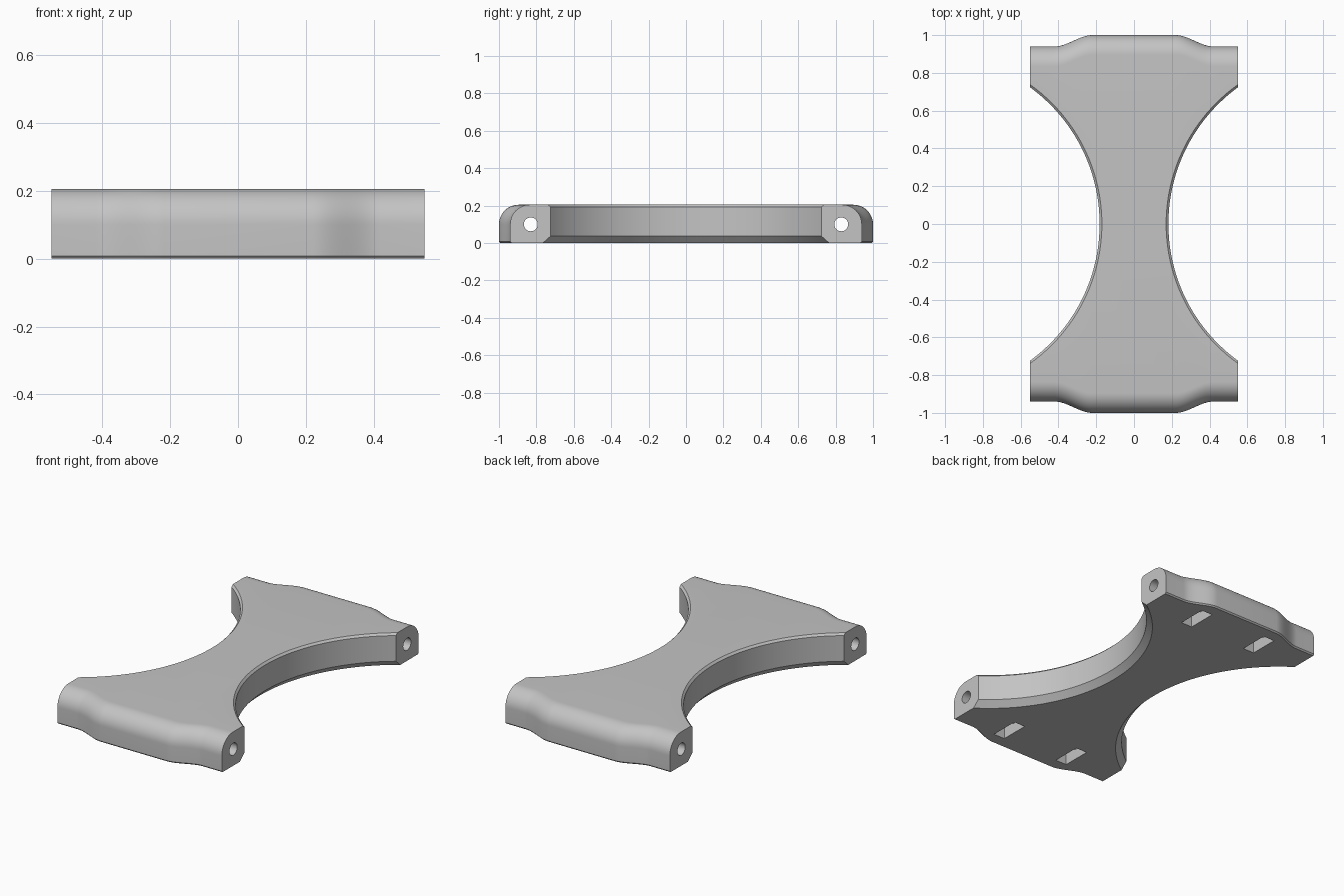
import bpy, bmesh
from math import pi, sin, cos, radians, hypot

if "Cube" in bpy.data.objects:
    bpy.data.objects.remove(bpy.data.objects["Cube"], do_unlink=True)

HEIGHT, HALF_X, ROUND = 0.205, 0.55, 0.105
HOLE_Y, HOLE_Z = 0.83, 0.1

grey = bpy.data.materials.new("plain grey")
grey.use_nodes = True
grey.diffuse_color = (0.55, 0.55, 0.55, 1)
grey.node_tree.nodes["Principled BSDF"].inputs["Base Color"].default_value = (0.55, 0.55, 0.55, 1)


def make_object(name, bm):
    bmesh.ops.recalc_face_normals(bm, faces=bm.faces)
    mesh = bpy.data.meshes.new(name)
    bm.to_mesh(mesh)
    bm.free()
    obj = bpy.data.objects.new(name, mesh)
    bpy.context.collection.objects.link(obj)
    mesh.materials.append(grey)
    return obj


def loft(name, rings, capped=True):
    bm = bmesh.new()
    loops = [[bm.verts.new(p) for p in ring] for ring in rings]
    n = len(loops[0])
    for a, b in zip(loops, loops[1:]):
        for i in range(n):
            j = (i + 1) % n
            bm.faces.new((a[i], a[j], b[j], b[i]))
    if capped:
        bm.faces.new(loops[0])
        bm.faces.new(loops[-1])
    return make_object(name, bm)


def end_y(x):
    # Bulged middle easing down to the narrower ears
    t = min(max((abs(x) - 0.22) / 0.2, 0), 1)
    return 1 - 0.06 * t * t * (3 - 2 * t)


def section(x):
    y = end_y(x)
    half = [(y - 0.008, 0), (y, 0.008)]
    for i in range(13):
        a = i / 12 * pi / 2
        half.append((y - ROUND + ROUND * cos(a), HEIGHT - ROUND + ROUND * sin(a)))
    return [(x, py, z) for py, z in half] + [(x, -py, z) for py, z in reversed(half)]


# Body: rounded end profile swept across the width
steps = [0.22 + 0.2 * i / 16 for i in range(17)] + [HALF_X]
stations = [-x for x in reversed(steps)] + steps
body = loft("bracket_body", [section(x) for x in stations])

cutters = []
for side in (-1, 1):
    # Round waist cutters with flared rims that leave chamfered edges
    profile = [(0.98, -0.05), (0.93, 0), (0.895, 0.038), (0.895, HEIGHT - 0.012),
               (0.907, HEIGHT), (0.957, HEIGHT + 0.05)]
    rings = [[(side * 1.077 + r * cos(2 * pi * i / 160), r * sin(2 * pi * i / 160), z)
              for i in range(160)] for r, z in profile]
    cutters.append(loft("waist_cutter", rings))

    # Rod hole running the full width of each end
    rings = [[(x, side * HOLE_Y + 0.037 * cos(2 * pi * i / 32), HOLE_Z + 0.037 * sin(2 * pi * i / 32))
              for i in range(32)] for x in (-0.7, 0.7)]
    cutters.append(loft("rod_hole_cutter", rings))

    # Pockets open at the underside
    for sx in (-1, 1):
        rings = [[(sx * 0.23 + dx * 0.038, side * HOLE_Y + dy * 0.09, z)
                  for dx, dy in ((-1, -1), (1, -1), (1, 1), (-1, 1))] for z in (-0.1, 0.165)]
        cutters.append(loft("pocket_cutter", rings))

bpy.ops.object.select_all(action='DESELECT')
bpy.context.view_layer.objects.active = body
body.select_set(True)
for cutter in cutters:
    cutter.hide_render = True
    mod = body.modifiers.new("cut", 'BOOLEAN')
    mod.operation = 'DIFFERENCE'
    mod.solver = 'EXACT'
    mod.object = cutter
    bpy.ops.object.modifier_apply(modifier=mod.name)
for cutter in cutters:
    bpy.data.objects.remove(cutter, do_unlink=True)

# Smooth the curved areas, keep the edges crisp
bpy.ops.object.shade_smooth_by_angle(angle=radians(25))
